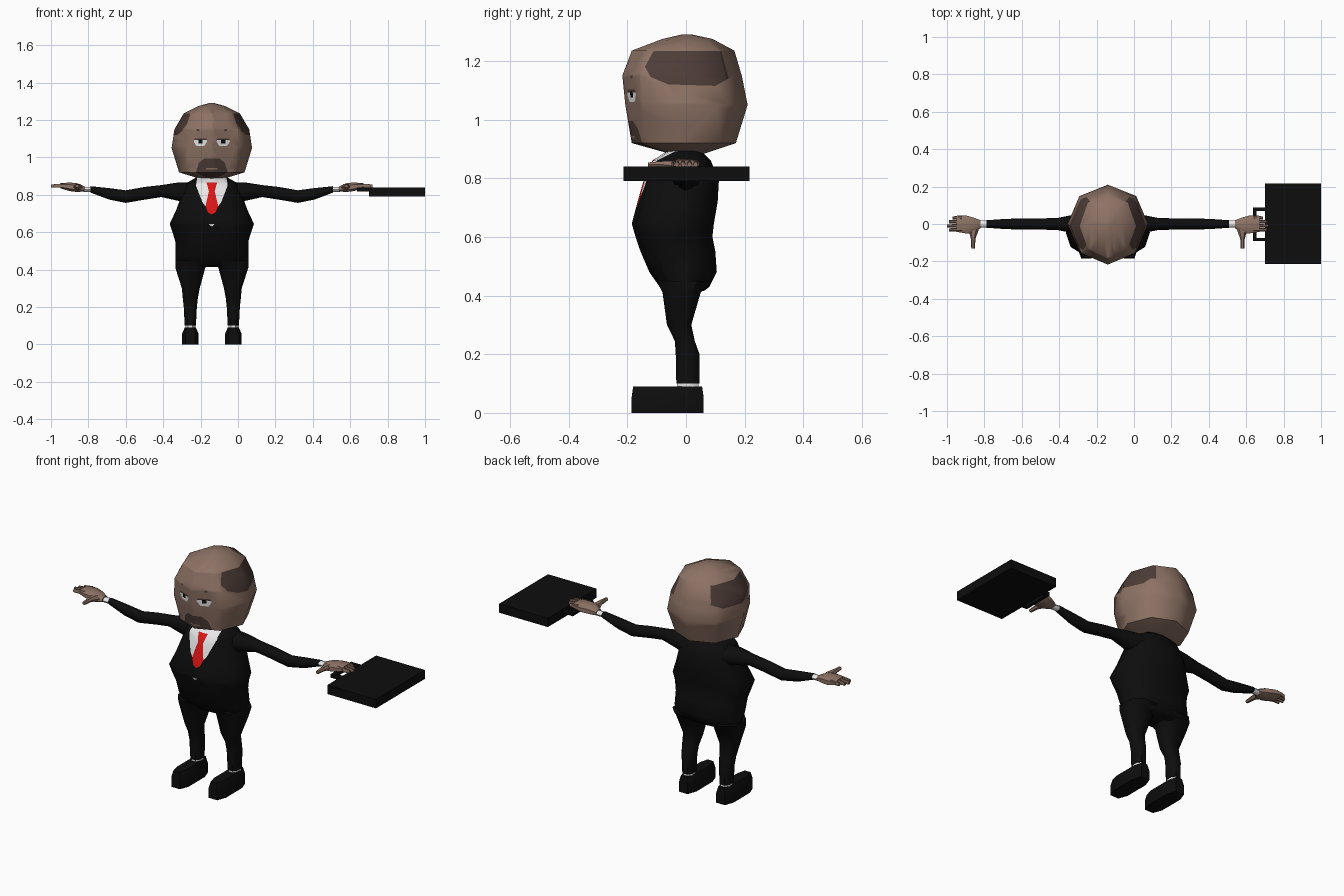
import bpy, bmesh, math
from mathutils import Vector

if "Cube" in bpy.data.objects:
    bpy.data.objects.remove(bpy.data.objects["Cube"])

CX = -0.14  # centre line of the figure


def material(name, rgb):
    m = bpy.data.materials.new(name)
    m.use_nodes = True
    m.diffuse_color = (*rgb, 1)
    bsdf = m.node_tree.nodes["Principled BSDF"]
    bsdf.inputs["Base Color"].default_value = (*rgb, 1)
    bsdf.inputs["Roughness"].default_value = 0.8
    return m


SKIN = material("skin", (0.27, 0.17, 0.13))
HAIR = material("hair", (0.075, 0.046, 0.038))
BLACK = material("suit black", (0.004, 0.004, 0.004))
WHITE = material("white", (0.8, 0.8, 0.8))
RED = material("tie red", (0.7, 0.008, 0.008))


def loft(bm, rings, axis=2, n=8, start=0, power=1, mirror=1):
    """Join rings (t, a0, a1, b0, b1) along an axis; ends are capped."""
    angles = [math.radians(start) + math.tau * i / n for i in range(n)]

    def spread(f):
        vals = [math.copysign(abs(f(a)) ** power, f(a)) for a in angles]
        top = max(map(abs, vals))
        return [v / top for v in vals]

    cs, sn = spread(math.cos), spread(math.sin)
    loops = []
    for t, a0, a1, b0, b1 in rings:
        loop = []
        for c, s in zip(cs, sn):
            p = [(a0 + a1) / 2 + c * (a1 - a0) / 2, (b0 + b1) / 2 + s * (b1 - b0) / 2]
            p.insert(axis, t)
            loop.append(bm.verts.new((CX + mirror * p[0], p[1], p[2])))
        loops.append(loop)
    for lo, hi in zip(loops, loops[1:]):
        for i in range(n):
            j = (i + 1) % n
            bm.faces.new((lo[i], lo[j], hi[j], hi[i]))
    bm.faces.new(loops[0])
    bm.faces.new(loops[-1])


def paint(bm, poly, index, axis=1, sign=-1):
    """Cut a convex outline into the faces on one side and colour the inside."""
    u = 0 if axis == 1 else 1
    shift = CX if axis == 1 else 0
    pts = [(a + shift, z) for a, z in poly]
    area = sum(p[0] * q[1] - q[0] * p[1] for p, q in zip(pts, pts[1:] + pts[:1]))
    if area < 0:
        pts.reverse()
    bm.normal_update()
    inside = [f for f in bm.faces if f.normal[axis] * sign > 0.02]
    for p, q in zip(pts, pts[1:] + pts[:1]):
        co, no = Vector((0, 0, p[1])), Vector((0, 0, q[0] - p[0]))
        co[u], no[u] = p[0], p[1] - q[1]
        geom = set(inside)
        for f in inside:
            geom.update(f.edges, f.verts)
        res = bmesh.ops.bisect_plane(bm, geom=list(geom), dist=1e-5,
                                     plane_co=co, plane_no=no)
        faces = set(inside) | {g for g in res["geom"] if isinstance(g, bmesh.types.BMFace)}
        inside = [f for f in faces if f.is_valid
                  and (f.calc_center_median() - co).dot(no) > 0]
    for f in inside:
        f.material_index = index


def finish(bm, name, mats, smooth=50):
    bmesh.ops.recalc_face_normals(bm, faces=bm.faces)
    for f in bm.faces:
        f.smooth = True
    for e in bm.edges:
        e.smooth = e.calc_face_angle(0) < math.radians(smooth)
    me = bpy.data.meshes.new(name)
    bm.to_mesh(me)
    bm.free()
    for m in mats:
        me.materials.append(m)
    ob = bpy.data.objects.new(name, me)
    bpy.context.collection.objects.link(ob)


def part(name, mat, rings, **kw):
    bm = bmesh.new()
    loft(bm, rings, **kw)
    finish(bm, name, [mat])


def box(name, mat, x, y, z):
    part(name, mat, [(z[0], *x, *y), (z[1], *x, *y)], n=4, start=45)


def sym(half, z0, z1):
    return [(-half, z0), (half, z0), (half, z1), (-half, z1)]


# Head with side hair, beard, mouth and eyes
bm = bmesh.new()
loft(bm, [(z, -w, w, f, b) for z, w, f, b in (
    (0.885, 0.06, -0.06, 0.065), (0.92, 0.175, -0.185, 0.17),
    (1.05, 0.215, -0.207, 0.21), (1.15, 0.2, -0.217, 0.19),
    (1.235, 0.15, -0.185, 0.165), (1.275, 0.07, -0.08, 0.09),
    (1.29, 0.015, -0.015, 0.02))])
bmesh.ops.recalc_face_normals(bm, faces=bm.faces)
for s in (-1, 1):
    paint(bm, [(-0.14, 1.18), (-0.11, 1.234), (0.12, 1.234), (0.145, 1.14),
               (0.1, 1.115), (-0.06, 1.12), (-0.12, 1.145)], 1, axis=0, sign=s)
paint(bm, [(-0.085, 0.92), (-0.07, 0.97), (-0.04, 0.995), (0.04, 0.995),
           (0.07, 0.97), (0.085, 0.92), (0.03, 0.892), (-0.03, 0.892)], 1)
paint(bm, sym(0.03, 0.936, 0.944), 0)
for s in (-1, 1):
    def eye(index, pts):
        paint(bm, [(s * (0.061 + a), z) for a, z in pts], index)
    eye(2, [(-0.036, 1.085), (-0.03, 1.1), (0.03, 1.1), (0.036, 1.085),
            (0.02, 1.06), (-0.02, 1.06)])
    eye(1, [(-0.036, 1.093), (-0.03, 1.102), (0.03, 1.102), (0.036, 1.093)])
    eye(3, [(-0.011, 1.075), (-0.011, 1.095), (0.011, 1.095), (0.011, 1.075)])
    eye(1, [(0.005, 1.14), (0.005, 1.15), (0.02, 1.152), (0.02, 1.142)])
finish(bm, "head", [SKIN, HAIR, WHITE, BLACK])

# Jacket body with shirt opening and tie
bm = bmesh.new()
loft(bm, [(z, -w, w, f, b) for z, w, f, b in (
    (0.415, 0.17, -0.07, 0.06), (0.43, 0.195, -0.09, 0.08),
    (0.48, 0.195, -0.125, 0.105), (0.55, 0.195, -0.155, 0.1),
    (0.6, 0.21, -0.172, 0.09), (0.645, 0.225, -0.185, 0.095),
    (0.72, 0.19, -0.165, 0.108), (0.79, 0.165, -0.145, 0.112),
    (0.86, 0.14, -0.115, 0.085), (0.895, 0.08, -0.06, 0.05))], n=12, power=0.85)
bmesh.ops.recalc_face_normals(bm, faces=bm.faces)
paint(bm, [(-0.075, 0.91), (0.075, 0.91), (0.085, 0.85), (0.05, 0.76), (0, 0.695),
           (-0.05, 0.76), (-0.085, 0.85)], 1)
paint(bm, [(-0.028, 0.865), (0.028, 0.865), (0.016, 0.82), (-0.016, 0.82)], 2)
paint(bm, [(-0.015, 0.821), (0.015, 0.821), (0.034, 0.74), (0.02, 0.705),
           (0, 0.695), (-0.02, 0.705), (-0.034, 0.74)], 2)
paint(bm, [(-0.016, 0.643), (0.016, 0.643), (0, 0.63)], 1)
finish(bm, "jacket", [BLACK, WHITE, RED])

# Limbs, built for both sides
for s, side in ((1, "left"), (-1, "right")):
    part(side + "_leg", BLACK, [
        (0.1, 0.085, 0.145, -0.033, 0.046), (0.2, 0.08, 0.15, -0.035, 0.046),
        (0.245, 0.075, 0.155, -0.038, 0.03), (0.3, 0.065, 0.16, -0.065, 0.018),
        (0.41, 0.035, 0.195, -0.08, 0.05), (0.45, 0.01, 0.195, -0.1, 0.09)],
        start=22.5, power=0.8, mirror=s)
    part(side + "_sock", WHITE, [(z, 0.088, 0.142, -0.03, 0.043) for z in (0.08, 0.1)],
         start=22.5, mirror=s)
    part(side + "_shoe", BLACK, [
        (0, 0.07, 0.16, -0.185, 0.06), (0.055, 0.07, 0.16, -0.185, 0.06),
        (0.09, 0.085, 0.145, -0.18, 0.055)], start=22.5, power=0.6, mirror=s)
    part(side + "_sleeve", BLACK, [
        (0.1, -0.07, 0.07, 0.75, 0.868), (0.18, -0.05, 0.05, 0.768, 0.866),
        (0.27, -0.032, 0.032, 0.788, 0.852), (0.36, -0.03, 0.03, 0.774, 0.842),
        (0.46, -0.03, 0.03, 0.757, 0.824), (0.55, -0.027, 0.027, 0.775, 0.836),
        (0.648, -0.02, 0.02, 0.812, 0.846)], axis=0, mirror=s)
    part(side + "_cuff", WHITE, [(d, -0.019, 0.019, 0.815, 0.843) for d in (0.64, 0.685)],
         axis=0, mirror=s)

    # Hand: palm, four fingers and a thumb
    bm = bmesh.new()
    loft(bm, [(0.68, -0.022, 0.02, 0.818, 0.845), (0.72, -0.05, 0.035, 0.815, 0.862),
              (0.76, -0.05, 0.046, 0.82, 0.866), (0.81, -0.042, 0.044, 0.835, 0.862)],
         axis=0, start=22.5, power=0.8, mirror=s)
    for y, tip in ((0.033, 0.83), (0.012, 0.85), (-0.01, 0.86), (-0.031, 0.85)):
        loft(bm, [(0.78, y - 0.01, y + 0.01, 0.838, 0.862),
                  (tip, y - 0.008, y + 0.008, 0.838, 0.855)],
             axis=0, n=6, mirror=s)
    loft(bm, [(-0.13, 0.71, 0.73, 0.838, 0.854), (-0.08, 0.708, 0.732, 0.835, 0.858),
              (-0.03, 0.69, 0.745, 0.825, 0.858)], axis=1, n=6, mirror=s)
    finish(bm, side + "_hand", [SKIN])

# Briefcase with a handle, placed by distance from the figure's centre line
box("briefcase", BLACK, (0.84, 1.14), (-0.213, 0.217), (0.79, 0.84))
box("handle_grip", BLACK, (0.776, 0.795), (-0.092, 0.088), (0.818, 0.838))
for y, name in ((-0.092, "front"), (0.07, "back")):
    box("handle_bar_" + name, BLACK, (0.776, 0.85), (y, y + 0.018), (0.818, 0.838))
